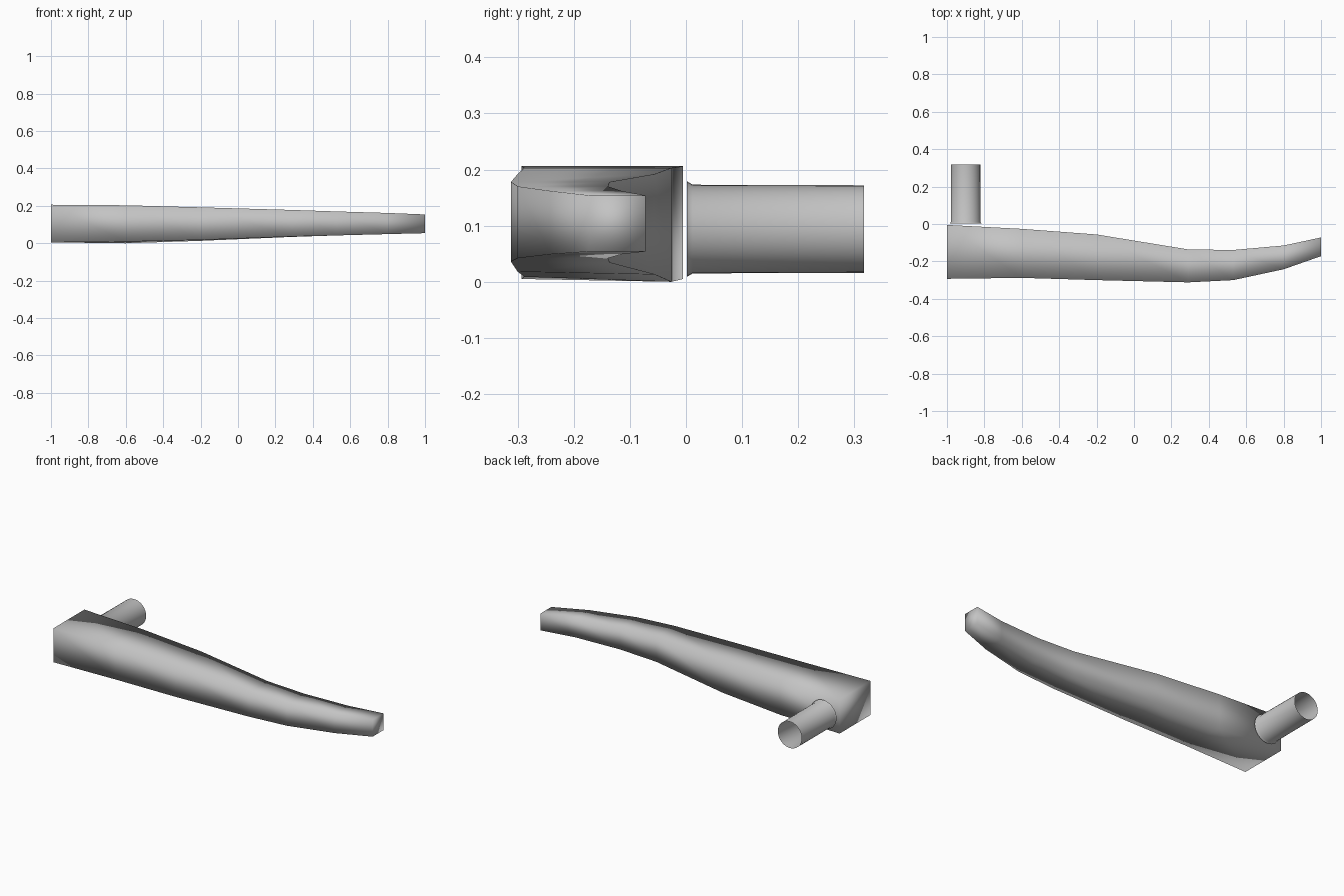
import bpy
import bmesh
import math

cube = bpy.data.objects.get("Cube")
if cube:
    bpy.data.objects.remove(cube, do_unlink=True)

# Single satin metal colour
metal = bpy.data.materials.new("satin_grey_metal")
metal.use_nodes = True
GREY = (0.55, 0.55, 0.55, 1)
metal.diffuse_color = GREY
metal.node_tree.nodes["Principled BSDF"].inputs["Base Color"].default_value = GREY


def loft(name, rings, caps):
    """Bridge equal-sized closed rings of points into a smooth-shaded object."""
    bm = bmesh.new()
    loops = [[bm.verts.new(p) for p in ring] for ring in rings]
    n = len(loops[0])
    for a, b in zip(loops, loops[1:]):
        for i in range(n):
            j = (i + 1) % n
            bm.faces.new((a[i], a[j], b[j], b[i]))
    if caps:
        bm.faces.new(loops[0][::-1])
        bm.faces.new(loops[-1])
    bmesh.ops.recalc_face_normals(bm, faces=bm.faces)
    for f in bm.faces:
        f.smooth = True
    mesh = bpy.data.meshes.new(name)
    bm.to_mesh(mesh)
    bm.free()
    mesh.materials.append(metal)
    obj = bpy.data.objects.new(name, mesh)
    bpy.context.collection.objects.link(obj)
    return obj


# Lever: tapering rectangular bar that sweeps back at the tip
# x, front y, back y, bottom z at front, bottom z at back, top z
stations = [
    (-1.0, -0.293, -0.005, 0.005, 0.005, 0.206),
    (-0.6, -0.288, -0.026, 0.009, 0.0, 0.203),
    (-0.2, -0.300, -0.056, 0.018, 0.013, 0.192),
    (0.29, -0.312, -0.136, 0.036, 0.034, 0.178),
    (0.53, -0.300, -0.139, 0.042, 0.042, 0.170),
    (0.8, -0.242, -0.115, 0.049, 0.049, 0.162),
    (1.0, -0.172, -0.072, 0.054, 0.054, 0.154),
]
loft("lever", [[(x, f, bf), (x, b, bb), (x, b, top), (x, f, top)]
               for x, f, b, bf, bb, top in stations], True)


# Spindle: open tube behind the wide end, with a small flare at its base
def circle(y, r, sides=32):
    return [(-0.9 + r * math.cos(math.tau * i / sides), y,
             0.094 + r * math.sin(math.tau * i / sides)) for i in range(sides)]


loft("spindle_tube", [circle(0.002, 0.085), circle(0.012, 0.079),
                      circle(0.317, 0.078)], False)
